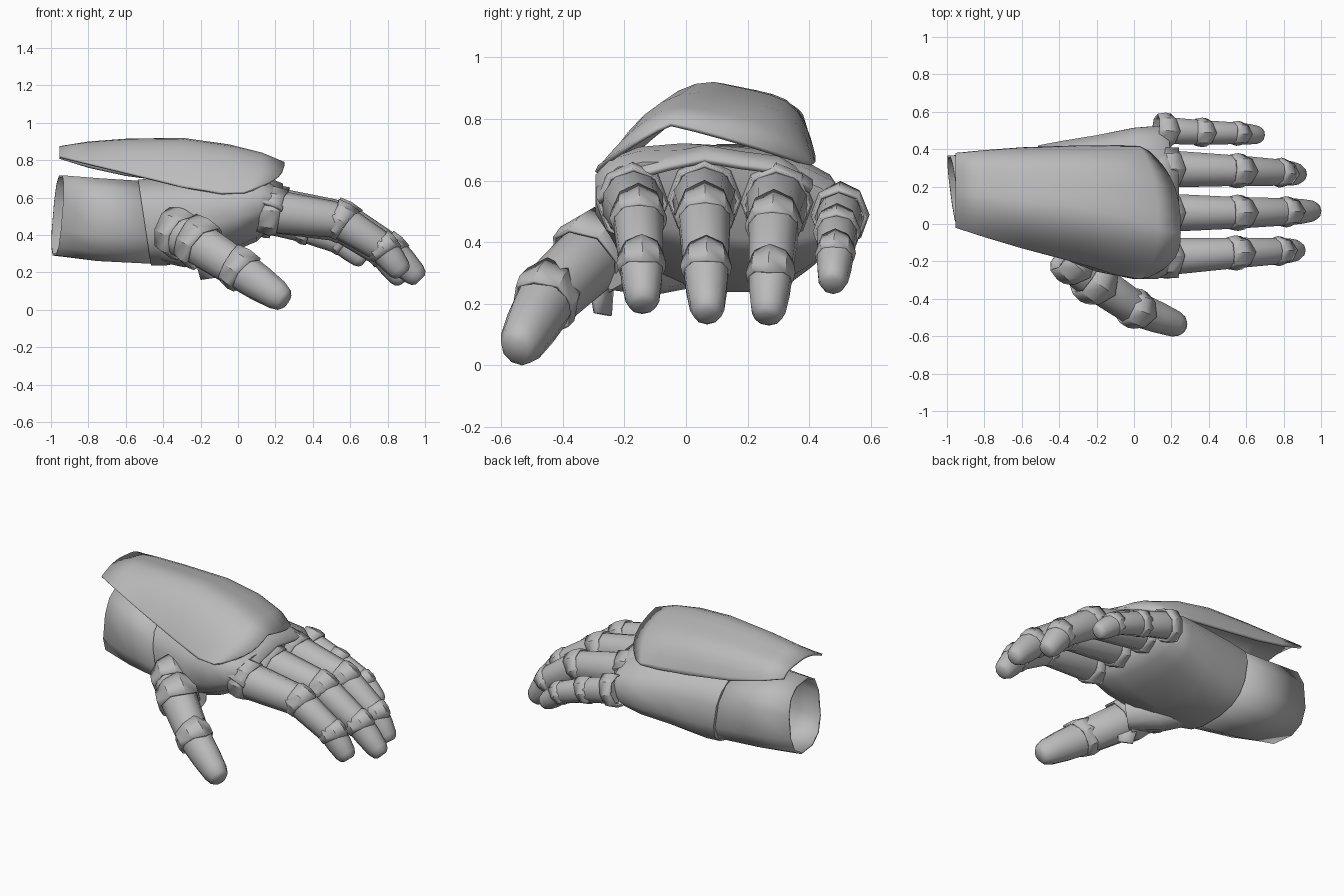
import bpy, bmesh, math
from mathutils import Vector

if "Cube" in bpy.data.objects:
    bpy.data.objects.remove(bpy.data.objects["Cube"], do_unlink=True)

GREY = (0.5, 0.5, 0.5, 1)
mat = bpy.data.materials.new("plain_grey")
mat.use_nodes = True
mat.diffuse_color = GREY
mat.node_tree.nodes["Principled BSDF"].inputs["Base Color"].default_value = GREY


def skin(name, rings, closed=True, caps=(False, False), thick=0.0, angle=50):
    """Bridge rows of points into one smooth-by-angle object."""
    bm = bmesh.new()
    rows = [[bm.verts.new(p) for p in ring] for ring in rings]
    n = len(rows[0])
    for a, b in zip(rows, rows[1:]):
        for i in range(n if closed else n - 1):
            j = (i + 1) % n
            bm.faces.new((a[i], a[j], b[j], b[i]))
    for row, cap in ((rows[0], caps[0]), (rows[-1], caps[1])):
        if cap:
            bm.faces.new(row)
    bmesh.ops.recalc_face_normals(bm, faces=bm.faces)
    mesh = bpy.data.meshes.new(name)
    bm.to_mesh(mesh)
    bm.free()
    mesh.materials.append(mat)
    ob = bpy.data.objects.new(name, mesh)
    bpy.context.collection.objects.link(ob)
    if thick:
        mod = ob.modifiers.new("thickness", "SOLIDIFY")
        mod.thickness = thick
        mod.offset = -1
    bpy.ops.object.select_all(action="DESELECT")
    ob.select_set(True)
    bpy.context.view_layer.objects.active = ob
    bpy.ops.object.shade_smooth_by_angle(angle=math.radians(angle))


def power(v, e):
    return math.copysign(abs(v) ** e, v)


def box_ring(x, y0, y1, z0, z1, n=16, slant=0.0, yaw=0.0, shear=0.0):
    """Rounded-box section across the arm; slant and yaw lean it, shear drops the outer side."""
    pts = []
    for i in range(n):
        a = 2 * math.pi * (i + 0.5) / n
        c, s = power(math.cos(a), 0.75), power(math.sin(a), 0.75)
        pts.append(Vector((x + slant * s - yaw * c, (y0 + y1) / 2 + (y1 - y0) / 2 * c,
                           (z0 + z1) / 2 + (z1 - z0) / 2 * s - shear * c)))
    return pts


def limb_ring(centre, d, r, n=10, peak=0.0):
    """Section square to direction d; peak pushes its upper side forward."""
    side = d.cross(Vector((0, 0, 1))).normalized()
    up = side.cross(d).normalized()
    pts = []
    for i in range(n):
        a = 2 * math.pi * i / n + math.pi / 2
        lift = max(0, math.sin(a)) ** 3
        pts.append(centre + side * r * 0.95 * math.cos(a)
                   + up * r * 1.06 * math.sin(a) + d * peak * lift)
    return pts


def segment(name, a, b, ra, rb, tip=False):
    """Tapered armour sleeve between two joints, blunted if it is the tip."""
    d = (b - a).normalized()
    prof = [(0, 1), (0.45, 1), (0.8, 0.92), (0.94, 0.76), (1, 0.5)] if tip else \
           [(-0.04, 0.92), (0.1, 1), (0.9, 1), (1.06, 0.9)]
    skin(name, [limb_ring(a.lerp(b, t), d, (ra + (rb - ra) * t) * k) for t, k in prof],
         caps=(True, True))


def collar(name, c, d, r, length, peak):
    """Flared joint guard with a pointed upper lip."""
    d = d.normalized()
    rings = [limb_ring(c + d * length * t, d, r * k, 8, peak * p)
             for t, k, p in ((-0.5, 1.0, -0.5), (0.05, 1.1, 0), (0.45, 1.04, 1))]
    skin(name, rings, thick=0.012, angle=30)


def digit(name, joints, radii, guards):
    pts = [Vector(p) for p in joints]
    parts = ("lower", "middle", "tip")
    for i, part in enumerate(parts):
        segment(f"{name}_{part}", pts[i], pts[i + 1], radii[i], radii[i + 1], i == 2)
        collar(f"{name}_{part}_guard", pts[i], pts[i + 1] - pts[i],
               radii[i] * guards[i], radii[i], radii[i] * 0.35)


# Open wrist cuff
skin("wrist_cuff", [
    box_ring(-0.965, -0.02, 0.37, 0.285, 0.725, 12, slant=0.018, yaw=0.025),
    box_ring(-0.75, -0.07, 0.39, 0.255, 0.71, 12),
    box_ring(-0.48, -0.13, 0.41, 0.24, 0.695, 12, slant=-0.03)], thick=0.012)

# Palm and back of the hand
skin("palm", [
    box_ring(-0.5, -0.14, 0.425, 0.235, 0.7, slant=-0.035),
    box_ring(-0.38, -0.19, 0.45, 0.235, 0.71),
    box_ring(-0.2, -0.26, 0.48, 0.27, 0.715, shear=0.01),
    box_ring(0.0, -0.3, 0.52, 0.325, 0.715, slant=0.01, shear=0.03),
    box_ring(0.12, -0.3, 0.53, 0.375, 0.69, slant=0.02, shear=0.04),
    box_ring(0.17, -0.27, 0.49, 0.42, 0.65, slant=0.03, shear=0.04)], caps=(True, True))

# Raised knuckle ridge behind the fingers
skin("knuckle_ridge", [
    [(x, y, z + dz) for y, z in ((-0.29, 0.575), (-0.17, 0.655), (-0.06, 0.685),
                                 (0.06, 0.71), (0.18, 0.69), (0.3, 0.675), (0.41, 0.61))]
    for x, dz in ((0.02, 0), (0.14, 0.005), (0.24, -0.035))],
    closed=False, thick=0.02, angle=30)

# Fingers
digit("index_finger", [(0.17, -0.175, 0.53), (0.54, -0.155, 0.48),
                       (0.77, -0.145, 0.335), (0.885, -0.14, 0.19)],
      [0.11, 0.09, 0.077, 0.063], (1.03, 1, 1))
digit("middle_finger", [(0.17, 0.06, 0.54), (0.55, 0.06, 0.485),
                        (0.81, 0.065, 0.325), (0.975, 0.07, 0.16)],
      [0.113, 0.093, 0.08, 0.064], (1.03, 1, 1))
digit("ring_finger", [(0.17, 0.295, 0.53), (0.55, 0.285, 0.46),
                      (0.78, 0.275, 0.305), (0.89, 0.265, 0.15)],
      [0.11, 0.09, 0.077, 0.063], (1.03, 1, 1))
digit("little_finger", [(0.16, 0.5, 0.49), (0.36, 0.49, 0.435),
                        (0.55, 0.485, 0.365), (0.68, 0.475, 0.26)],
      [0.08, 0.072, 0.064, 0.055], (1.15, 1.05, 1))

# Thumb and its root
digit("thumb", [(-0.33, -0.2, 0.41), (-0.22, -0.3, 0.36),
                (0.0, -0.45, 0.22), (0.26, -0.55, 0.045)],
      [0.115, 0.113, 0.102, 0.08], (1.05, 1.12, 1.03))
a, b = Vector((-0.4, 0.02, 0.38)), Vector((-0.16, -0.25, 0.35))
skin("thumb_root", [limb_ring(a.lerp(b, t), (b - a).normalized(), r)
                    for t, r in ((0, 0.12), (0.5, 0.13), (1, 0.1))], caps=(True, True))

# Fin below the thumb root
skin("thumb_fin", [[(-0.24, -0.24, 0.3), (-0.14, -0.32, 0.3)],
                   [(-0.2, -0.25, 0.16), (-0.13, -0.3, 0.17)]], closed=False, thick=0.012)

# Curved shield: x, inner edge, crown and outer edge in y, their heights, front bow, curve
stations = [(-0.955, -0.02, 0.17, 0.38, 0.825, 0.875, 0.815, 0, 2),
            (-0.8, -0.07, 0.15, 0.395, 0.785, 0.9, 0.765, 0, 2.1),
            (-0.6, -0.13, 0.12, 0.41, 0.735, 0.915, 0.72, 0, 2.2),
            (-0.3, -0.21, 0.09, 0.42, 0.66, 0.92, 0.68, 0, 2.3),
            (-0.05, -0.275, 0.04, 0.42, 0.625, 0.885, 0.66, 0.04, 2.2),
            (0.13, -0.295, -0.02, 0.415, 0.63, 0.84, 0.655, 0.1, 1.7),
            (0.25, -0.285, -0.05, 0.39, 0.65, 0.79, 0.66, 0.17, 1.2)]
rows = []
for x, y0, yc, y1, z0, top, z1, bow, curve in stations:
    row = []
    for k in range(17):
        u = math.sin((k / 8 - 1) * math.pi / 2)
        v = abs(u)
        if u < 0:
            y, z = yc - (yc - y0) * v, top - (top - z0) * v ** curve
        else:
            # nearly flat, then folding down hard at the outer edge
            fold = 0.3 * v + 0.7 * v ** (6 * curve - 6)
            y, z = yc + (y1 - yc) * v, top - (top - z1) * fold
        row.append((x - bow * v ** 3, y, z))
    rows.append(row)
skin("hand_shield", rows, closed=False, thick=0.015)
